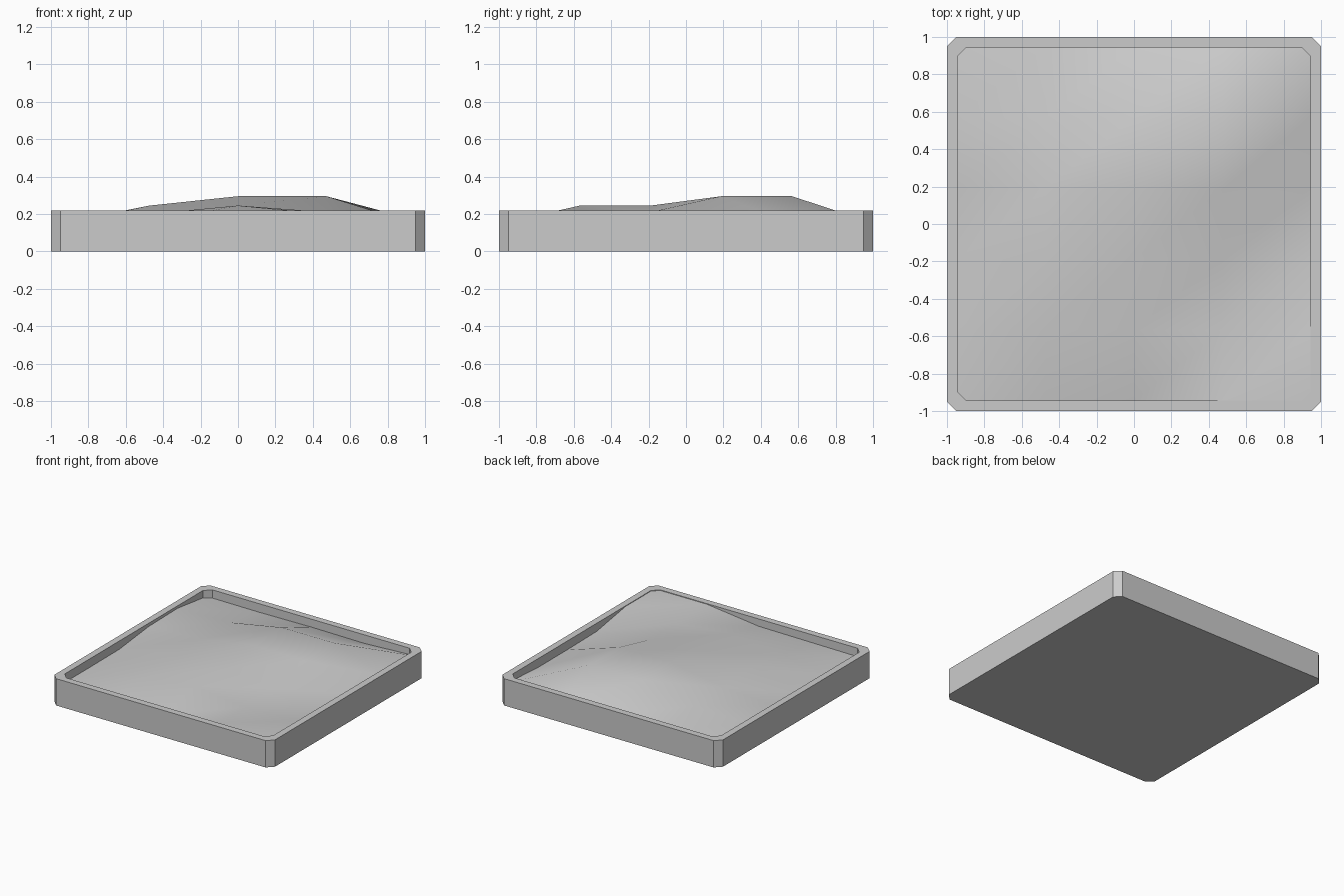
import bpy, bmesh

if "Cube" in bpy.data.objects:
    bpy.data.objects.remove(bpy.data.objects["Cube"])

WALL, CUT, HEIGHT, FLOOR = 0.055, 0.05, 0.22, 0.05


def make_object(name, bm):
    bmesh.ops.recalc_face_normals(bm, faces=bm.faces)
    mesh = bpy.data.meshes.new(name)
    bm.to_mesh(mesh)
    bm.free()
    obj = bpy.data.objects.new(name, mesh)
    bpy.context.collection.objects.link(obj)
    return obj


def ring(bm, half, z):
    # square outline with cut corners
    a, b = half, half - CUT
    pts = [(a, -b), (a, b), (b, a), (-b, a), (-a, b), (-a, -b), (-b, -a), (b, -a)]
    return [bm.verts.new((x, y, z)) for x, y in pts]


# tray: bottom, outer walls, flat rim, inner walls, hidden floor
bm = bmesh.new()
inner = 1 - WALL
rings = [ring(bm, 1, 0), ring(bm, 1, HEIGHT), ring(bm, inner, HEIGHT), ring(bm, inner, FLOOR)]
for lo, hi in zip(rings, rings[1:]):
    for i in range(8):
        j = (i + 1) % 8
        bm.faces.new((lo[i], lo[j], hi[j], hi[i]))
bm.faces.new(rings[0])
bm.faces.new(rings[-1])
make_object("tray", bm)

# sand surface: coarse height grid, rows run front to back, columns left to right
heights = [
    (0.150, 0.155, 0.160, 0.215, 0.215),
    (0.150, 0.200, 0.245, 0.200, 0.215),
    (0.152, 0.245, 0.245, 0.210, 0.153),
    (0.193, 0.220, 0.295, 0.295, 0.148),
    (0.200, 0.210, 0.295, 0.295, 0.148),
    (0.153, 0.150, 0.155, 0.150, 0.170),
]
bm = bmesh.new()
grid = [[bm.verts.new((inner * (i / 2 - 1), inner * (j / 2.5 - 1), z))
         for i, z in enumerate(row)] for j, row in enumerate(heights)]
for j in range(5):
    for i in range(4):
        a, b = grid[j][i], grid[j][i + 1]
        c, d = grid[j + 1][i + 1], grid[j + 1][i]
        bm.faces.new((a, b, c))
        bm.faces.new((a, c, d))
sand = make_object("sand", bm)
if sand.data.polygons[0].normal.z < 0:
    sand.data.flip_normals()
for p in sand.data.polygons:
    p.use_smooth = True
